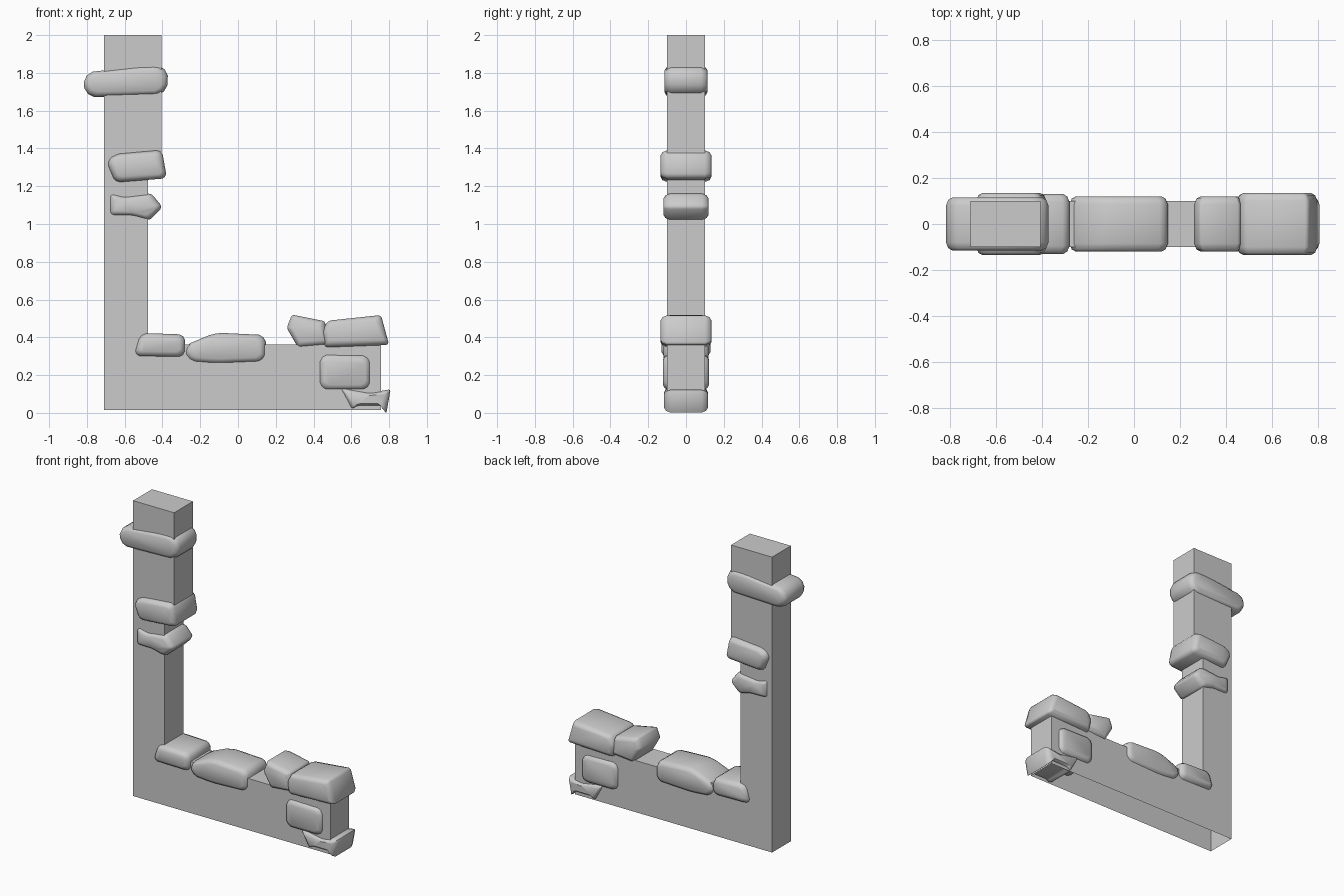
import bpy, bmesh, math
from mathutils import Vector

if "Cube" in bpy.data.objects:
    bpy.data.objects.remove(bpy.data.objects["Cube"])


def finish(name, bm, smooth):
    bmesh.ops.recalc_face_normals(bm, faces=bm.faces)
    mesh = bpy.data.meshes.new(name)
    bm.to_mesh(mesh)
    bm.free()
    obj = bpy.data.objects.new(name, mesh)
    bpy.context.collection.objects.link(obj)
    if smooth:
        bpy.ops.object.select_all(action='DESELECT')
        obj.select_set(True)
        bpy.context.view_layer.objects.active = obj
        bpy.ops.object.shade_smooth_by_angle(angle=math.radians(40))


def loft(outline, rings):
    """Skin an x-z outline through (y, inset) rings and cap both ends."""
    bm = bmesh.new()
    xs, zs = zip(*outline)
    cx, cz = (min(xs) + max(xs)) / 2, (min(zs) + max(zs)) / 2
    hx, hz = (max(xs) - min(xs)) / 2, (max(zs) - min(zs)) / 2
    loops = [[bm.verts.new((cx + (x - cx) * (1 - d / hx), y,
                            cz + (z - cz) * (1 - d / hz)))
              for x, z in outline] for y, d in rings]
    n = len(outline)
    for a, b in zip(loops, loops[1:]):
        for i in range(n):
            j = (i + 1) % n
            bm.faces.new((a[i], a[j], b[j], b[i]))
    bm.faces.new(loops[0])
    bm.faces.new(loops[-1])
    return bm


def stone(name, h, cut, *corners):
    """Worn stone: corners trimmed by cut, front and back rims rounded."""
    pts = [Vector(c) for c in corners]
    outline = []
    for i, p in enumerate(pts):
        before = pts[i - 1] - p
        after = pts[(i + 1) % len(pts)] - p
        a = p + before.normalized() * min(cut, before.length * .4)
        b = p + after.normalized() * min(cut, after.length * .4)
        outline += [tuple(a), tuple((a + b) * .35 + p * .3), tuple(b)]
    side = [(h, .028), (h - .01, .01), (h - .035, 0)]
    finish(name, loft(outline, [(-y, d) for y, d in side] + side[::-1]), True)


# L-shaped wall with a stepped pillar, open underneath
wall = loft([(-.71, .015), (.757, .015), (.757, .362), (-.477, .362),
             (-.477, 1.3), (-.405, 1.3), (-.405, 2), (-.71, 2)],
            [(-.1, 0), (.1, 0)])
bmesh.ops.recalc_face_normals(wall, faces=wall.faces)
bottom = [f for f in wall.faces if all(v.co.z < .02 for v in f.verts)]
bmesh.ops.delete(wall, geom=bottom, context='FACES_ONLY')
finish("wall", wall, False)

# Stones around the pillar
stone("pillar_stone_top", .115, .05,
      (-.82, 1.8), (-.49, 1.84), (-.37, 1.835), (-.375, 1.685), (-.81, 1.67))
stone("pillar_stone_middle", .135, .025,
      (-.695, 1.33), (-.65, 1.37), (-.403, 1.392), (-.376, 1.242), (-.65, 1.22))
stone("pillar_stone_low", .12, .015,
      (-.68, 1.165), (-.605, 1.145), (-.46, 1.163), (-.4, 1.09),
      (-.47, 1.018), (-.56, 1.043), (-.68, 1.045))

# Stones along the ledge
stone("ledge_stone_left", .13, .03,
      (-.517, .423), (-.28, .415), (-.28, .295), (-.553, .3))
stone("ledge_stone_long", .12, .035,
      (-.287, .355), (-.12, .425), (.147, .412), (.147, .27), (-.12, .258), (-.27, .272))
stone("ledge_stone_right", .12, .01,
      (.258, .45), (.285, .52), (.46, .485), (.48, .36), (.318, .345))
stone("corner_stone", .135, .015,
      (.445, .43), (.475, .488), (.757, .518), (.8, .36), (.46, .347))

# Stones at the end of the low wall
stone("face_stone", .122, .035, (.43, .312), (.702, .307), (.702, .12), (.43, .12))
stone("foot_stone", .117, .01,
      (.538, .138), (.7, .107), (.808, .125), (.785, -.005), (.765, .035),
      (.63, .035), (.6, .015))
